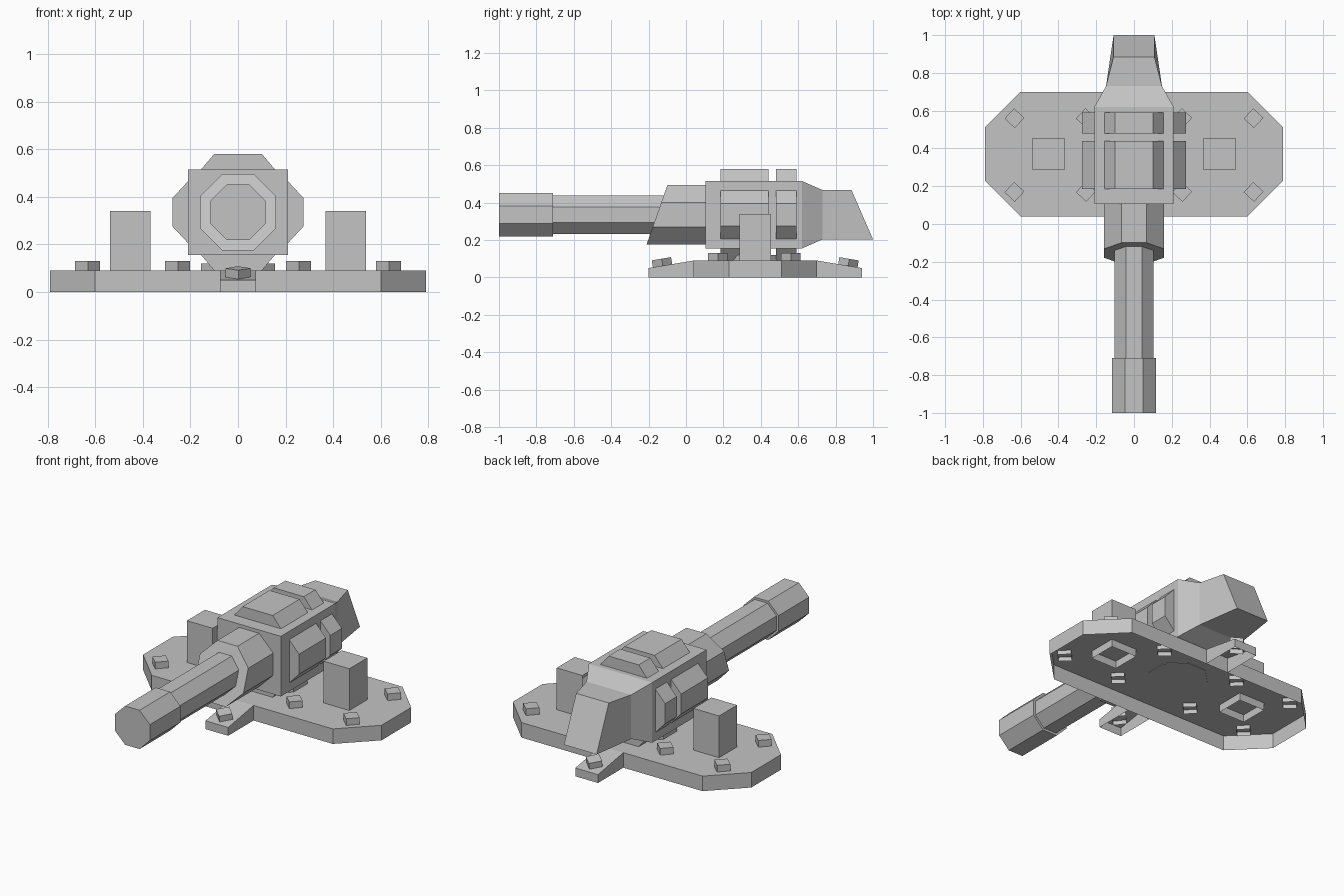
import bpy, bmesh, math
from mathutils import Vector, Matrix

cube = bpy.data.objects.get("Cube")
if cube:
    bpy.data.objects.remove(cube, do_unlink=True)

grey = bpy.data.materials.new("plain_grey")
grey.use_nodes = True
grey.diffuse_color = (0.55, 0.55, 0.55, 1)
grey.node_tree.nodes["Principled BSDF"].inputs["Base Color"].default_value = (0.55, 0.55, 0.55, 1)

PLATE_Y, PLATE_Z, AXIS_Z = 0.37, 0.09, 0.335


def loft(name, rings, first_cap=True, last_cap=True, matrix=None):
    """Skin a row of matching closed rings, with optional end caps."""
    bm = bmesh.new()
    loops = [[bm.verts.new(p) for p in ring] for ring in rings]
    n = len(loops[0])
    for a, b in zip(loops, loops[1:]):
        for i in range(n):
            j = (i + 1) % n
            bm.faces.new((a[i], a[j], b[j], b[i]))
    if first_cap:
        bm.faces.new(loops[0][::-1])
    if last_cap:
        bm.faces.new(loops[-1])
    bmesh.ops.recalc_face_normals(bm, faces=bm.faces)
    mesh = bpy.data.meshes.new(name)
    bm.to_mesh(mesh)
    bm.free()
    mesh.materials.append(grey)
    obj = bpy.data.objects.new(name, mesh)
    if matrix:
        obj.matrix_world = matrix
    bpy.context.collection.objects.link(obj)
    return obj


def rect(hx, hy):
    return [(-hx, -hy), (hx, -hy), (hx, hy), (-hx, hy)]


def octagon(flat):
    r = flat / math.cos(math.pi / 8)
    return [(r * math.cos(math.pi * (i + 0.5) / 4), r * math.sin(math.pi * (i + 0.5) / 4))
            for i in range(8)]


def at_z(shape, z, y=0):
    return [(px, py + y, z) for px, py in shape]


def at_y(shape, y, slant=0):
    """Section across the gun axis; slant pushes the upper points along y."""
    return [(px, y + slant * pz, AXIS_Z + pz) for px, pz in shape]


# Base plate: a shell open underneath
half = [(0.60, -0.33), (0.79, -0.14), (0.79, 0.14), (0.60, 0.33)]
outline = half + [(-x, -y) for x, y in half]
loft("base_plate", [at_z(outline, 0, PLATE_Y), at_z(outline, PLATE_Z, PLATE_Y)], first_cap=False)
loft("turntable", [at_z(octagon(0.155), z, PLATE_Y) for z in (0.087, 0.12)])


def bolt(name, location, tilt=0):
    m = (Matrix.Translation(location) @ Matrix.Rotation(tilt, 4, 'X')
         @ Matrix.Rotation(math.radians(47), 4, 'Z'))
    loft(name, [at_z(rect(0.037, 0.037), z) for z in (-0.025, 0.04)], first_cap=False, matrix=m)


# Posts and plate bolts on both sides
for side, s in (("left", 1), ("right", -1)):
    m = Matrix.Translation((s * 0.453, PLATE_Y, 0))
    loft(side + "_post", [at_z(rect(0.085, 0.085), z) for z in (0.045, 0.34)],
         first_cap=False, matrix=m)
    for x in (0.255, 0.633):
        for y in (-0.2, 0.19):
            bolt(side + "_plate_bolt", (s * x, PLATE_Y + y, PLATE_Z))

# Sloping feet at the front and back, open underneath
for end, s in (("front", -1), ("back", 1)):
    inner, outer = PLATE_Y + s * 0.33, PLATE_Y + s * 0.57
    floor = [(-0.075, inner, 0), (0.075, inner, 0), (0.075, outer, 0), (-0.075, outer, 0)]
    top = [(x, y, PLATE_Z if y == inner else 0.05) for x, y, z in floor]
    loft(end + "_foot", [floor, top], first_cap=False)
    bolt(end + "_foot_bolt", (0, PLATE_Y + s * 0.495, 0.06), -s * math.radians(9.5))

# Gun body with the tapered shoulder behind it
loft("gun_body", [at_y(rect(0.21, 0.18), 0.105), at_y(rect(0.21, 0.18), 0.62),
                  at_y(rect(0.148, 0.132), 0.73)])

# Tail block: top is shorter than the bottom
front = at_y(rect(0.148, 0.132), 0.73)
back = [(x, 0.885 if z > 0 else 1.0, AXIS_Z + z) for x, z in rect(0.108, 0.132)]
loft("tail_block", [front, back])

# Raised bevelled panels, two on each of the four sides
panels = (("top", 0, 0.18, 0.155, 0.10), ("left", 90, 0.21, 0.13, 0.06),
          ("bottom", 180, 0.18, 0.155, 0.10), ("right", 270, 0.21, 0.13, 0.06))
for side, angle, dist, wide, narrow in panels:
    m = Matrix.Translation((0, 0, AXIS_Z)) @ Matrix.Rotation(math.radians(angle), 4, 'Y')
    for part, y0, y1 in (("front", 0.185, 0.44), ("rear", 0.48, 0.59)):
        mid, hy = (y0 + y1) / 2, (y1 - y0) / 2
        loft(side + "_" + part + "_panel",
             [at_z(rect(wide, hy), dist - 0.005, mid), at_z(rect(wide, hy), dist, mid),
              at_z(rect(narrow, hy), dist + 0.065, mid)], matrix=m)

# Collar with a slanted mouth, barrel and muzzle
loft("collar", [at_y(octagon(0.16), 0.11), at_y(octagon(0.16), -0.155, 0.35)])
loft("barrel", [at_y(octagon(0.103), -0.05), at_y(octagon(0.103), -0.715)])
loft("muzzle", [at_y(octagon(0.116), -0.71), at_y(octagon(0.116), -1.0)])
